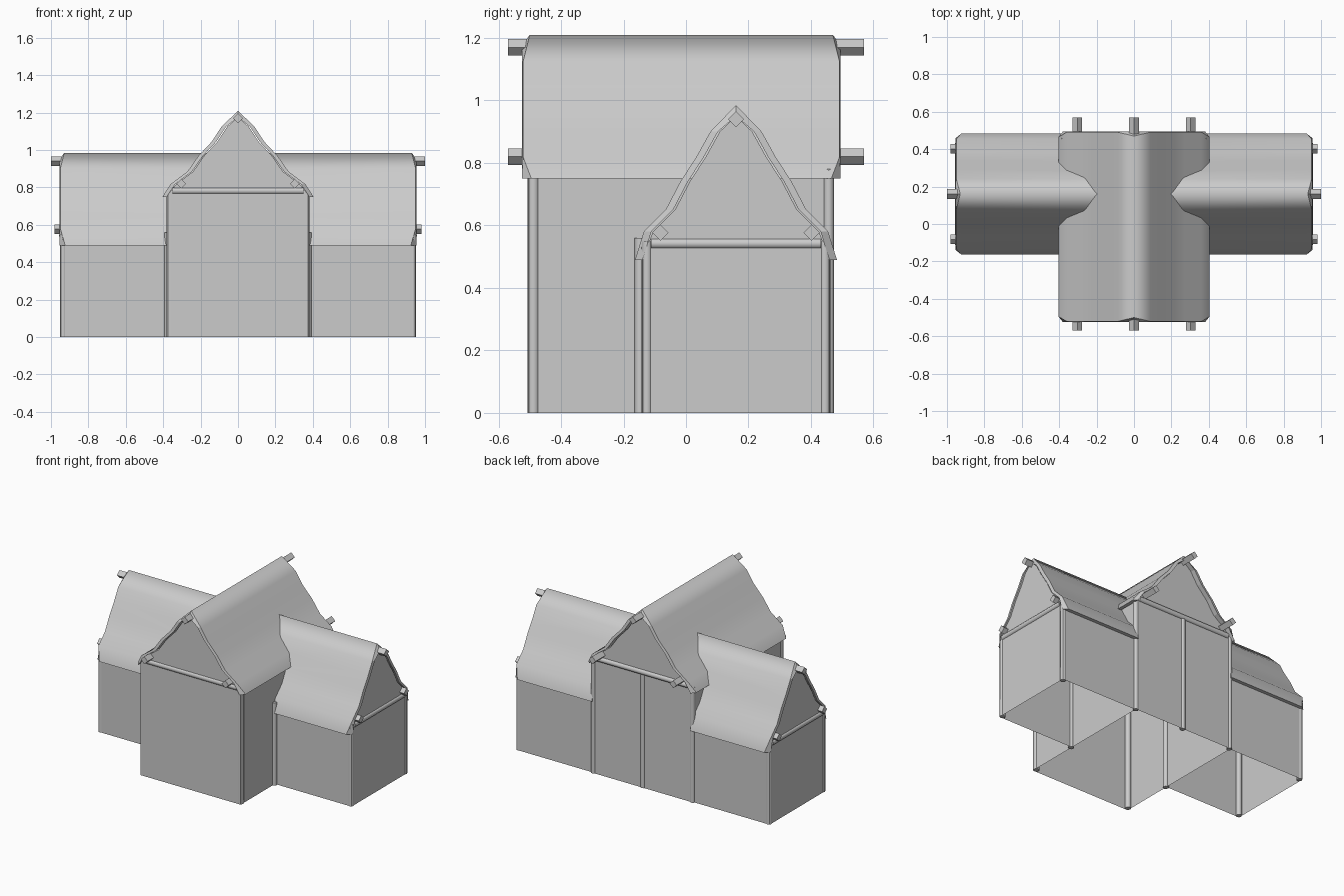
import bpy, bmesh, math
from mathutils import Vector

if "Cube" in bpy.data.objects:
    bpy.data.objects.remove(bpy.data.objects["Cube"])

HALL = [(0, 1.21), (.088, 1.125), (.14, 1.045), (.212, .968), (.27, .885), (.36, .818), (.404, .75)]
WING = [(0, .985), (.082, .90), (.128, .817), (.177, .742), (.225, .65), (.295, .58), (.323, .49)]
BEVEL = [.025, .004, .004, .004, .004, .004, .03]  # outer skin set back at ridge and eaves
WY = .16  # ridge line of the wings


def finish(bm, name):
    bmesh.ops.recalc_face_normals(bm, faces=bm.faces)
    me = bpy.data.meshes.new(name)
    bm.to_mesh(me)
    bm.free()
    ob = bpy.data.objects.new(name, me)
    bpy.context.collection.objects.link(ob)
    return ob


def mirror_profile(half):
    return [(-x, z) for x, z in reversed(half[1:])] + list(half)


def mirror_list(vals):
    return list(reversed(vals[1:])) + list(vals)


def inner(half, gap):
    return [(max(0, x - gap), z - (.035 if i == 0 else 0)) for i, (x, z) in enumerate(half)]


def roof(name, half, starts, end, bevel_start, place):
    """Wavy slab with softened corners."""
    bm = bmesh.new()
    s, b = mirror_list(starts), mirror_list(BEVEL)
    out, inn = mirror_profile(half), mirror_profile(inner(half, .024))
    rows = []
    for prof, k in ((out, 1), (inn, 0)):
        rows.append([bm.verts.new(place(s[i] + k * bevel_start * b[i], c, z)) for i, (c, z) in enumerate(prof)])
        rows.append([bm.verts.new(place(end - k * b[i], c, z)) for i, (c, z) in enumerate(prof)])
    o0, o1, i0, i1 = rows
    n = len(out)
    for p, q, smooth in ((o0, o1, True), (i0, i1, False), (o0, i0, False), (o1, i1, False)):
        for k in range(n - 1):
            bm.faces.new((p[k], p[k + 1], q[k + 1], q[k])).smooth = smooth
    for k in (0, n - 1):
        bm.faces.new((o0[k], o1[k], i1[k], i0[k]))
    for e in bm.edges:
        e.smooth = all(f.smooth for f in e.link_faces)
    return finish(bm, name)


def walls(name, half, width, a0, a1, place, gables):
    """Thin walls without a floor: two long sides plus house-shaped gable ends."""
    under = inner(half, .03)[:-1] + [(width, half[-1][1] + .01), (width, 0)]
    prof = mirror_profile(under)
    bm = bmesh.new()
    ends = [[bm.verts.new(place(a, c, z)) for c, z in prof] for a in (a0, a1)]
    for g in gables:
        bm.faces.new(ends[g])
    for k in (0, len(prof) - 2):
        bm.faces.new((ends[0][k], ends[0][k + 1], ends[1][k + 1], ends[1][k]))
    bmesh.ops.delete(bm, geom=[v for v in bm.verts if not v.link_faces], context='VERTS')
    return finish(bm, name)


def rod(name, p, q, r, sides=8):
    p, q = Vector(p), Vector(q)
    d = q - p
    bm = bmesh.new()
    bmesh.ops.create_cone(bm, cap_ends=True, segments=sides, radius1=r, radius2=r, depth=d.length)
    ob = finish(bm, name)
    # square sections stay standing on a corner
    if abs(d.y) > .01:
        ob.rotation_euler.x = math.pi / 2
    elif abs(d.x) > .01:
        ob.rotation_euler.y = math.pi / 2
    ob.location = (p + q) / 2
    if sides > 4:
        for f in ob.data.polygons:
            f.use_smooth = len(f.vertices) == 4
        ob.data.set_sharp_from_angle(angle=math.radians(50))
    return ob


# Tall central hall, ridge running front to back
def along_y(a, c, z):
    return (c, a, z)


walls("hall_walls", HALL, .374, -.506, .465, along_y, (0, 1))
roof("hall_roof", HALL, [-.525] * 7, .495, 1, along_y)
for x, z in ((0, 1.17), (-.303, .82), (.303, .82)):
    rod("hall_purlin", (x, -.57, z), (x, .57, z), .026, 4)
for y in (-.497, .46):
    rod("hall_tie_beam", (-.35, y, .782), (.35, y, .782), .019)
for x in (-.362, .362):
    rod("hall_front_post", (x, -.488, 0), (x, -.488, .78), .019)
for x in (-.37, 0, .37):
    rod("hall_back_post", (x, .457, 0), (x, .457, .78), .017)

# Lower wings on both sides
starts = [.15, .2, .29, .34, .36, .368, .368]
for s, side in ((-1, "left"), (1, "right")):
    def along_x(a, c, z, s=s):
        return (s * a, WY + c, z)

    walls(side + "_wing_walls", WING, .299, .374, .947, along_x, (1,))
    roof(side + "_wing_roof", WING, starts, .954, 0, along_x)
    rod(side + "_ridge_beam", (s * .3, WY, .94), (s, WY, .94), .026, 4)
    for c in (-.242, .242):
        rod(side + "_purlin", (s * .38, WY + c, .577), (s * .98, WY + c, .577), .026, 4)
    rod(side + "_tie_beam", (s * .94, WY - .272, .542), (s * .94, WY + .272, .542), .018)
    for c in (-.285, .285):
        rod(side + "_corner_post", (s * .934, WY + c, 0), (s * .934, WY + c, .55), .018)
    rod(side + "_junction_post", (s * .375, -.147, 0), (s * .375, -.147, .56), .018)
